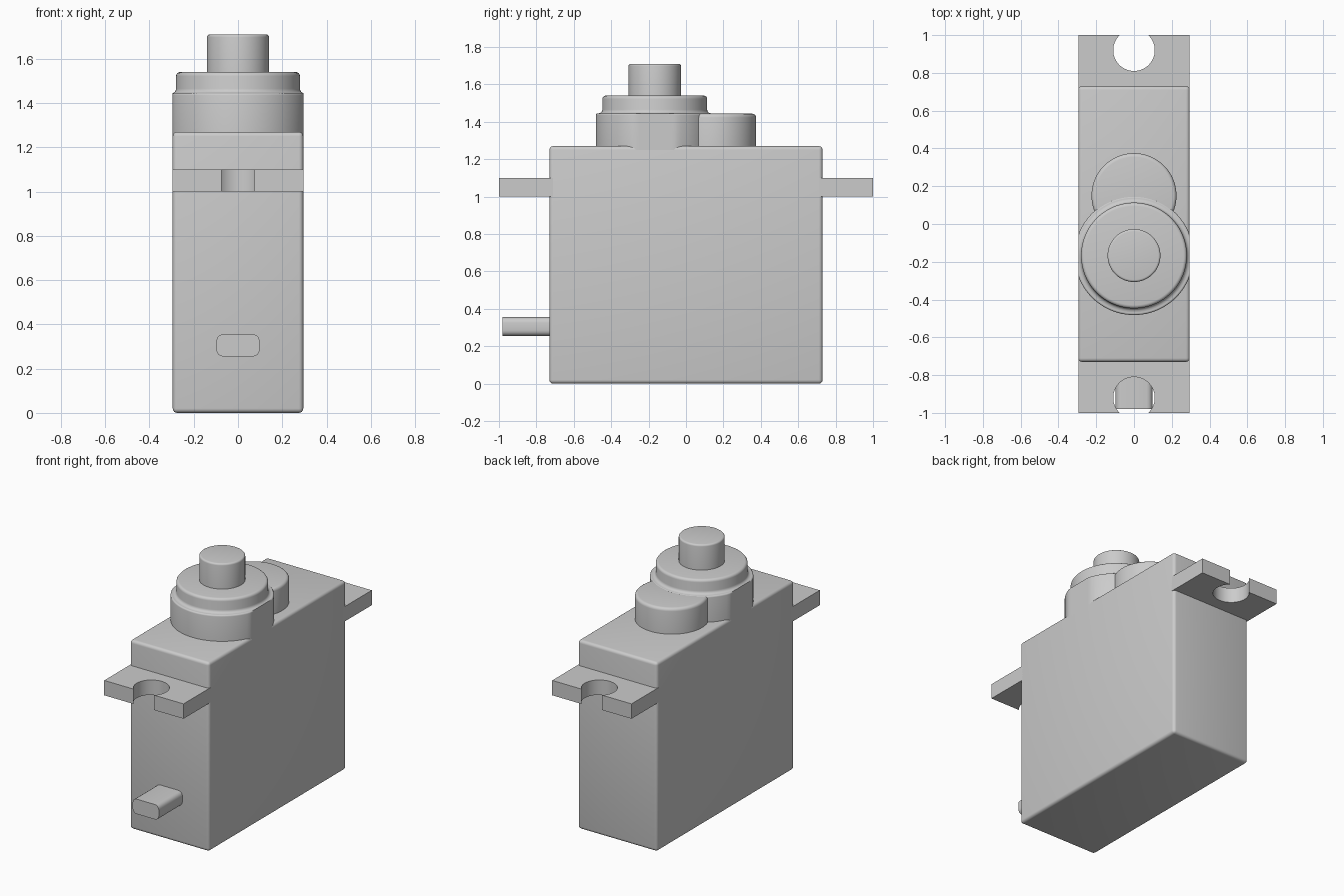
import bpy, bmesh, math
from mathutils import Matrix

cube = bpy.data.objects.get("Cube")
if cube:
    bpy.data.objects.remove(cube, do_unlink=True)

grey = bpy.data.materials.new("light_grey")
grey.use_nodes = True
COLOUR = (0.6, 0.6, 0.6, 1)
grey.diffuse_color = COLOUR
grey.node_tree.nodes["Principled BSDF"].inputs["Base Color"].default_value = COLOUR

HALF_W = 0.295   # half width of the housing
AXIS_Y = -0.167  # output shaft position


def finish(name, bm):
    """Turn a bmesh into a shaded object."""
    bmesh.ops.recalc_face_normals(bm, faces=bm.faces)
    mesh = bpy.data.meshes.new(name)
    bm.to_mesh(mesh)
    bm.free()
    mesh.materials.append(grey)
    obj = bpy.data.objects.new(name, mesh)
    bpy.context.collection.objects.link(obj)
    bpy.ops.object.select_all(action='DESELECT')
    obj.select_set(True)
    bpy.context.view_layer.objects.active = obj
    bpy.ops.object.shade_smooth_by_angle(angle=math.radians(35))
    return obj


def box(name, size, centre, radius, pick=lambda e: True):
    """Box with the picked edges rounded."""
    bm = bmesh.new()
    bmesh.ops.create_cube(bm, size=1, matrix=Matrix.Translation(centre) @ Matrix.Diagonal((*size, 1)))
    bmesh.ops.bevel(bm, geom=[e for e in bm.edges if pick(e)], offset=radius,
                    segments=4, profile=0.5, affect='EDGES')
    return finish(name, bm)


def lathe(name, profile, y, steps=96):
    """Revolve an (r, z) profile about a vertical axis, trimmed flush with the housing sides."""
    bm = bmesh.new()
    rings = []
    for r, z in profile:
        angles = [2 * math.pi * i / steps for i in range(steps)]
        rings.append([bm.verts.new((max(-HALF_W, min(HALF_W, r * math.cos(a))),
                                    y + r * math.sin(a), z)) for a in angles])
    for low, high in zip(rings, rings[1:]):
        for i in range(steps):
            j = (i + 1) % steps
            bm.faces.new((low[i], low[j], high[j], high[i]))
    bm.faces.new(rings[0])
    bm.faces.new(rings[-1])
    return finish(name, bm)


def fillet(r, z, size, hollow=False, steps=4):
    """Quarter-round points: convex ending at height z, or hollow starting there."""
    pts = []
    for i in range(steps + 1):
        a = math.pi / 2 * i / steps
        if hollow:
            pts.append((r + size * (1 - math.sin(a)), z + size * (1 - math.cos(a))))
        else:
            pts.append((r - size * (1 - math.cos(a)), z - size * (1 - math.sin(a))))
    return pts


def mounting_ear(name, side):
    """Flat ear with an open round screw notch."""
    hole_y, r, tip = 0.92, 0.11, 1.0
    start = math.asin((tip - hole_y) / r)
    outline = [(-HALF_W, 0.7), (HALF_W, 0.7), (HALF_W, tip)]
    sweep = math.pi + 2 * start
    for i in range(33):
        a = start - sweep * i / 32
        outline.append((r * math.cos(a), hole_y + r * math.sin(a)))
    outline.append((-HALF_W, tip))
    bm = bmesh.new()
    face = bm.faces.new([bm.verts.new((x, side * y, 1.0)) for x, y in outline])
    extruded = bmesh.ops.extrude_face_region(bm, geom=[face])
    top = [v for v in extruded["geom"] if isinstance(v, bmesh.types.BMVert)]
    bmesh.ops.translate(bm, verts=top, vec=(0, 0, 0.1))
    return finish(name, bm)


def runs_along_y(edge):
    return abs(edge.verts[0].co.y - edge.verts[1].co.y) > 0.1


# Housing and mounting ears
box("housing", (2 * HALF_W, 1.46, 1.27), (0, 0, 0.635), 0.02)
mounting_ear("front_ear", -1)
mounting_ear("back_ear", 1)

# Cable exit
box("cable_stub", (0.195, 0.28, 0.1), (0, -0.84, 0.305), 0.03, runs_along_y)

# Gear tower with collar and output shaft
lathe("gear_tower", [(0.315, 1.24)] + fillet(0.315, 1.445, 0.01), AXIS_Y)
lathe("collar", fillet(0.28, 1.445, 0.02, hollow=True) + fillet(0.28, 1.54, 0.018), AXIS_Y)
lathe("output_shaft", [(0.14, 1.5)] + fillet(0.14, 1.71, 0.012), AXIS_Y)

# Idler gear bump
lathe("idler_bump", [(0.225, 1.24)] + fillet(0.225, 1.443, 0.02), 0.15)
